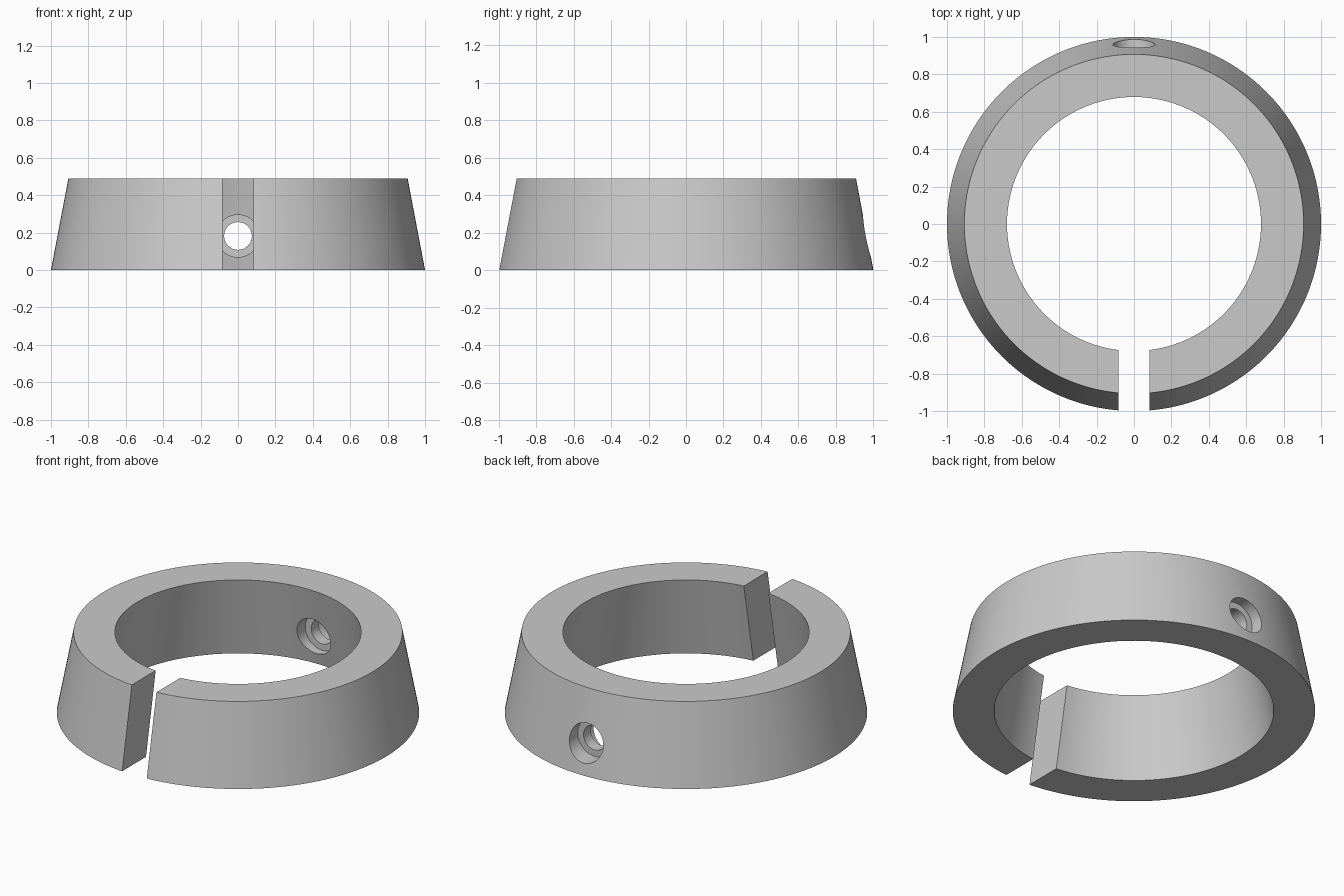
import bpy, math

if "Cube" in bpy.data.objects:
    bpy.data.objects.remove(bpy.data.objects["Cube"])

H, R_BASE, R_TOP = 0.49, 1.0, 0.907
BORE_BASE, BORE_TOP = 0.771, 0.679
HOLE_Z, SEG = 0.182, 192

grey = bpy.data.materials.new("plain_grey")
grey.diffuse_color = (0.59, 0.59, 0.59, 1)
grey.use_nodes = True
grey.node_tree.nodes["Principled BSDF"].inputs["Base Color"].default_value = grey.diffuse_color

# Tapered ring: a four-point profile swept round z
profile = [(BORE_BASE, 0), (R_BASE, 0), (R_TOP, H), (BORE_TOP, H)]
verts, faces = [], []
for i in range(SEG):
    a = 2 * math.pi * i / SEG
    verts += [(r * math.cos(a), r * math.sin(a), z) for r, z in profile]
    j = (i + 1) % SEG
    for k in range(4):
        n = (k + 1) % 4
        faces.append((i * 4 + k, j * 4 + k, j * 4 + n, i * 4 + n))
mesh = bpy.data.meshes.new("split_collar")
mesh.from_pydata(verts, [], [f[::-1] for f in faces])
mesh.materials.append(grey)
collar = bpy.data.objects.new("split_collar", mesh)
bpy.context.collection.objects.link(collar)

# Consistent outward normals
bpy.context.view_layer.objects.active = collar
collar.select_set(True)
bpy.ops.object.mode_set(mode='EDIT')
bpy.ops.mesh.select_all(action='SELECT')
bpy.ops.mesh.normals_make_consistent(inside=False)
bpy.ops.object.mode_set(mode='OBJECT')


def cut(cutter):
    """Subtract the cutter from the collar and remove it."""
    cutter.hide_render = True
    cutter.data.materials.append(grey)
    bpy.ops.object.select_all(action='DESELECT')
    bpy.context.view_layer.objects.active = collar
    collar.select_set(True)
    m = collar.modifiers.new("cut", 'BOOLEAN')
    m.operation, m.solver, m.object = 'DIFFERENCE', 'EXACT', cutter
    bpy.ops.object.modifier_apply(modifier=m.name)
    bpy.data.objects.remove(cutter)


def bore(radius, y0, y1):
    """Cut a round hole along y."""
    bpy.ops.mesh.primitive_cylinder_add(
        vertices=64, radius=radius, depth=y1 - y0,
        location=(0, (y0 + y1) / 2, HOLE_Z), rotation=(math.pi / 2, 0, 0))
    cut(bpy.context.object)


# Clamping slot at the front
bpy.ops.mesh.primitive_cube_add(size=1, location=(0, -0.8, H / 2))
slot = bpy.context.object
slot.scale = (0.166, 0.8, 1)
cut(slot)

# Screw hole at the back with a counterbore on each side
bore(0.074, 0.5, 1.2)
bore(0.113, 0.5, 0.81)
bore(0.113, 0.88, 1.2)

bpy.ops.object.select_all(action='DESELECT')
collar.select_set(True)
bpy.context.view_layer.objects.active = collar
bpy.ops.object.shade_smooth_by_angle(angle=math.radians(30))
